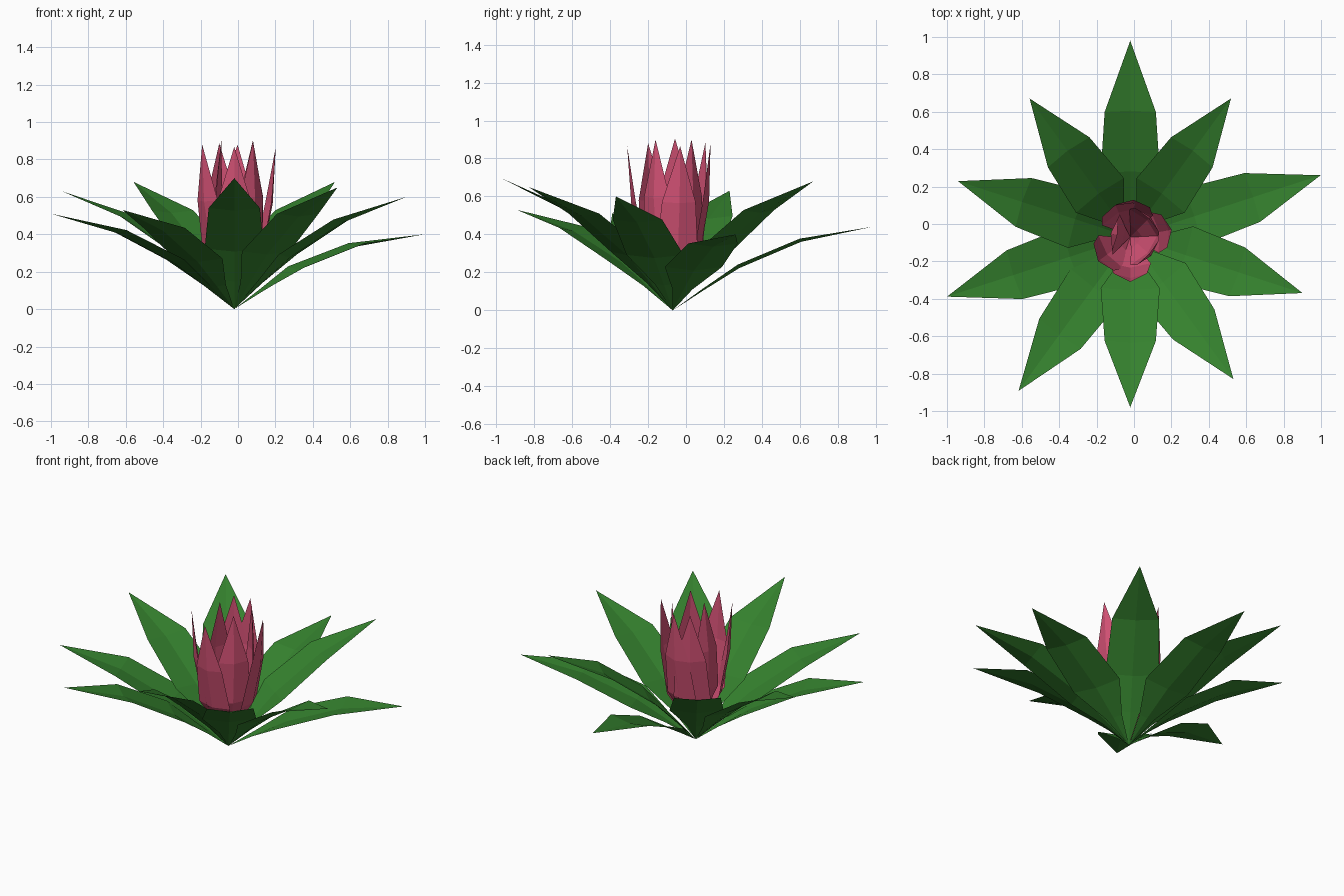
import bpy, math
from mathutils import Vector

if "Cube" in bpy.data.objects:
    bpy.data.objects.remove(bpy.data.objects["Cube"])

ROOT = Vector((-0.02, -0.07, 0.0))


def material(name, rgb):
    m = bpy.data.materials.new(name)
    m.diffuse_color = (*rgb, 1.0)
    m.use_nodes = True
    m.node_tree.nodes["Principled BSDF"].inputs["Base Color"].default_value = m.diffuse_color
    return m


GREEN = material("leaf_green", (0.035, 0.22, 0.027))
PINK = material("petal_pink", (0.66, 0.085, 0.18))


def blade(name, azimuth, reach, height, rows, mat):
    """Creased pointed blade from the root to a tip at (reach, height).
    rows: (fraction of length, half width, midrib offset, edge offset)."""
    a = math.radians(azimuth)
    out = Vector((math.cos(a), math.sin(a), 0))
    side = Vector((-math.sin(a), math.cos(a), 0))
    tip = out * reach + Vector((0, 0, height))
    along = tip.normalized()
    normal = along.cross(side)
    verts = [ROOT.copy()]
    for t, w, mid, edge in rows:
        p = ROOT + tip * t
        verts += [p - side * w + normal * edge,
                  p + normal * mid,
                  p + side * w + normal * edge]
    verts.append(ROOT + tip)
    last = len(verts) - 1
    faces = [(0, 1, 2), (0, 2, 3)]
    for i in range(1, last - 3, 3):
        faces += [(i, i + 3, i + 4, i + 1), (i + 1, i + 4, i + 5, i + 2)]
    faces += [(last - 3, last, last - 2), (last - 2, last, last - 1)]
    mesh = bpy.data.meshes.new(name)
    mesh.from_pydata(verts, [], faces)
    mesh.materials.append(mat)
    ob = bpy.data.objects.new(name, mesh)
    bpy.context.collection.objects.link(ob)


# Ten arching leaves, 36 degrees apart; (horizontal reach, tip height)
leaf_rows = [(0.17, 0.055, 0.035, 0.045), (0.36, 0.158, 0.07, 0.09),
             (0.67, 0.137, 0.072, 0.09)]
leaves = [(1.07, 0.40), (0.916, 0.68), (1.05, 0.44), (0.916, 0.68),
          (0.968, 0.63), (1.03, 0.51), (1.016, 0.53), (0.91, 0.70),
          (0.938, 0.65), (0.968, 0.60)]
for i, (reach, height) in enumerate(leaves):
    blade(f"leaf_{i + 1}", 18 + 36 * i, reach, height, leaf_rows, GREEN)

# Upright flower petals, bulging outwards; (azimuth, reach, tip height)
petal_rows = [(0.19, 0.045, -0.025, -0.02), (0.38, 0.11, -0.075, -0.05),
              (0.67, 0.09, -0.06, -0.035)]
petals = [(10, 0.225, 0.865), (45, 0.14, 0.90), (85, 0.20, 0.88),
          (115, 0.19, 0.885), (170, 0.07, 0.905), (217, 0.215, 0.88),
          (270, 0.24, 0.868), (318, 0.135, 0.90)]
for i, (az, reach, height) in enumerate(petals):
    blade(f"petal_{i + 1}", az, reach, height, petal_rows, PINK)
